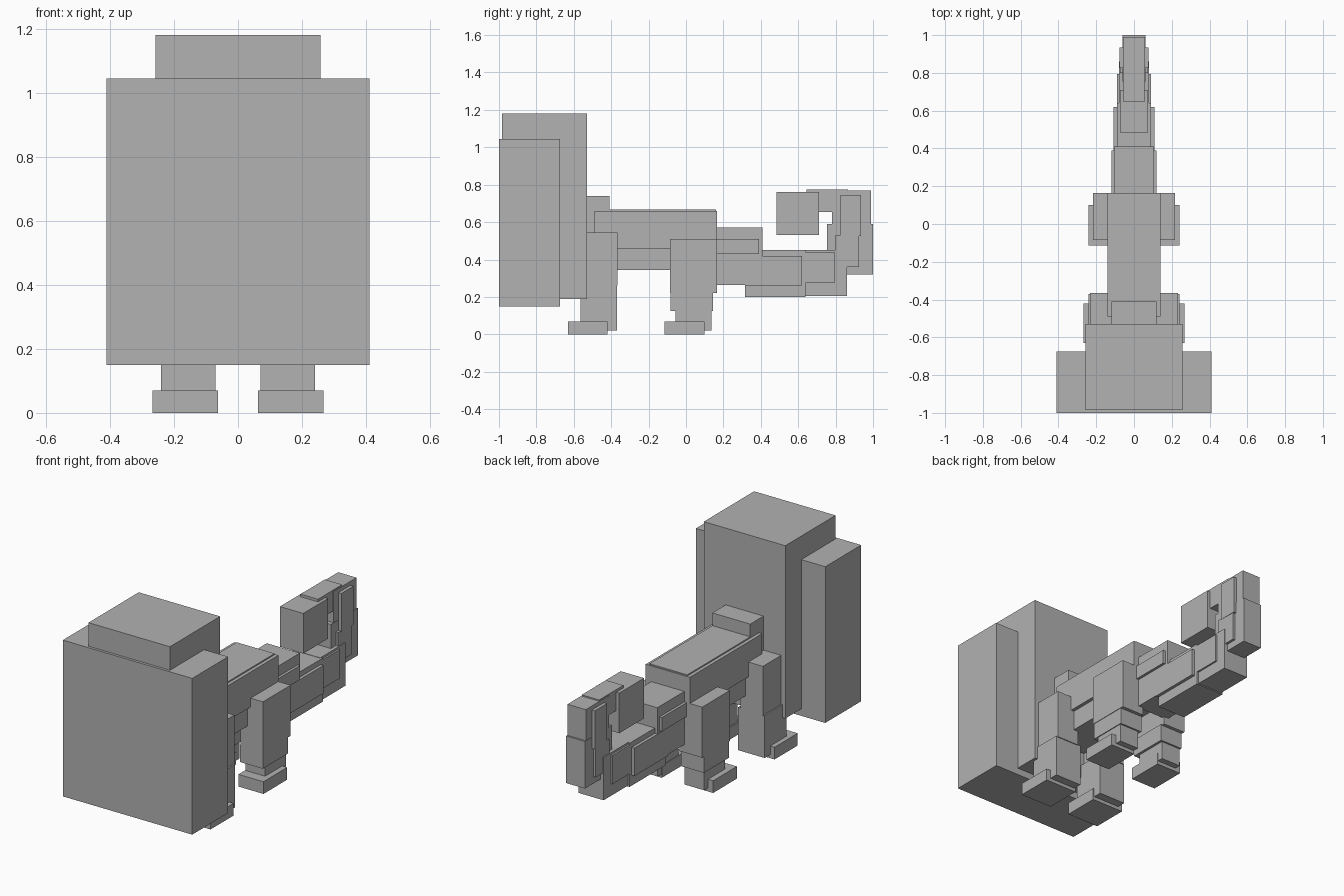
import bpy

# One plain colour for the whole animal
fur = bpy.data.materials.new("plain_grey")
fur.diffuse_color = (0.445, 0.445, 0.445, 1)


def box(name, x, y, z):
    """Box spanning the given (min, max) ranges."""
    bpy.ops.mesh.primitive_cube_add(size=1, location=[(a + b) / 2 for a, b in (x, y, z)])
    ob = bpy.context.object
    ob.name = name
    ob.scale = [b - a for a, b in (x, y, z)]
    bpy.ops.object.transform_apply(location=False, rotation=False, scale=True)
    ob.data.materials.append(fur)
    return ob


def centred(name, half, y, z):
    return box(name, (-half, half), y, z)


def pair(name, x, y, z):
    box(name + "_right", x, y, z)
    box(name + "_left", (-x[1], -x[0]), y, z)


# Oversized head slab and the block behind it
centred("head_front", 0.41, (-1.0, -0.675), (0.15, 1.045))
centred("head_back", 0.258, (-0.985, -0.53), (0.19, 1.18))

# Neck and body: slim core with wider flanks
centred("neck", 0.12, (-0.54, -0.41), (0.46, 0.74))
centred("body_core", 0.12, (-0.53, 0.16), (0.345, 0.667))
centred("body_flanks", 0.14, (-0.49, 0.165), (0.46, 0.66))

# Front legs
pair("front_upper_leg", (0.09, 0.232), (-0.535, -0.365), (0.26, 0.545))
pair("front_lower_leg", (0.07, 0.24), (-0.565, -0.37), (0.02, 0.265))
pair("front_paw", (0.063, 0.267), (-0.63, -0.42), (0.0, 0.07))

# Hind legs
pair("hind_thigh", (0.075, 0.218), (-0.085, 0.165), (0.22, 0.51))
pair("hind_knee", (0.07, 0.215), (-0.083, 0.145), (0.125, 0.225))
pair("hind_shin", (0.085, 0.21), (-0.055, 0.135), (0.02, 0.13))
pair("hind_paw", (0.083, 0.242), (-0.115, 0.1), (0.0, 0.07))

# Tail: base, drop, bend, rise, curl and tip, with raised side strips
centred("tail_base", 0.105, (0.15, 0.41), (0.265, 0.57))
centred("tail_base_strip", 0.12, (0.16, 0.39), (0.43, 0.51))
centred("tail_drop", 0.09, (0.315, 0.64), (0.2, 0.45))
centred("tail_drop_strip", 0.108, (0.315, 0.62), (0.26, 0.42))
centred("tail_bend", 0.08, (0.63, 0.86), (0.205, 0.452))
centred("tail_bend_strip", 0.09, (0.62, 0.795), (0.275, 0.44))
centred("tail_rise", 0.06, (0.755, 1.0), (0.32, 0.59))
centred("tail_rise_strip", 0.075, (0.80, 0.925), (0.36, 0.53))
centred("tail_upper", 0.058, (0.78, 0.99), (0.58, 0.768))
centred("tail_upper_strip", 0.077, (0.825, 0.935), (0.525, 0.745))
centred("tail_curl", 0.055, (0.645, 0.865), (0.655, 0.775))
centred("tail_tip", 0.074, (0.485, 0.71), (0.53, 0.76))
